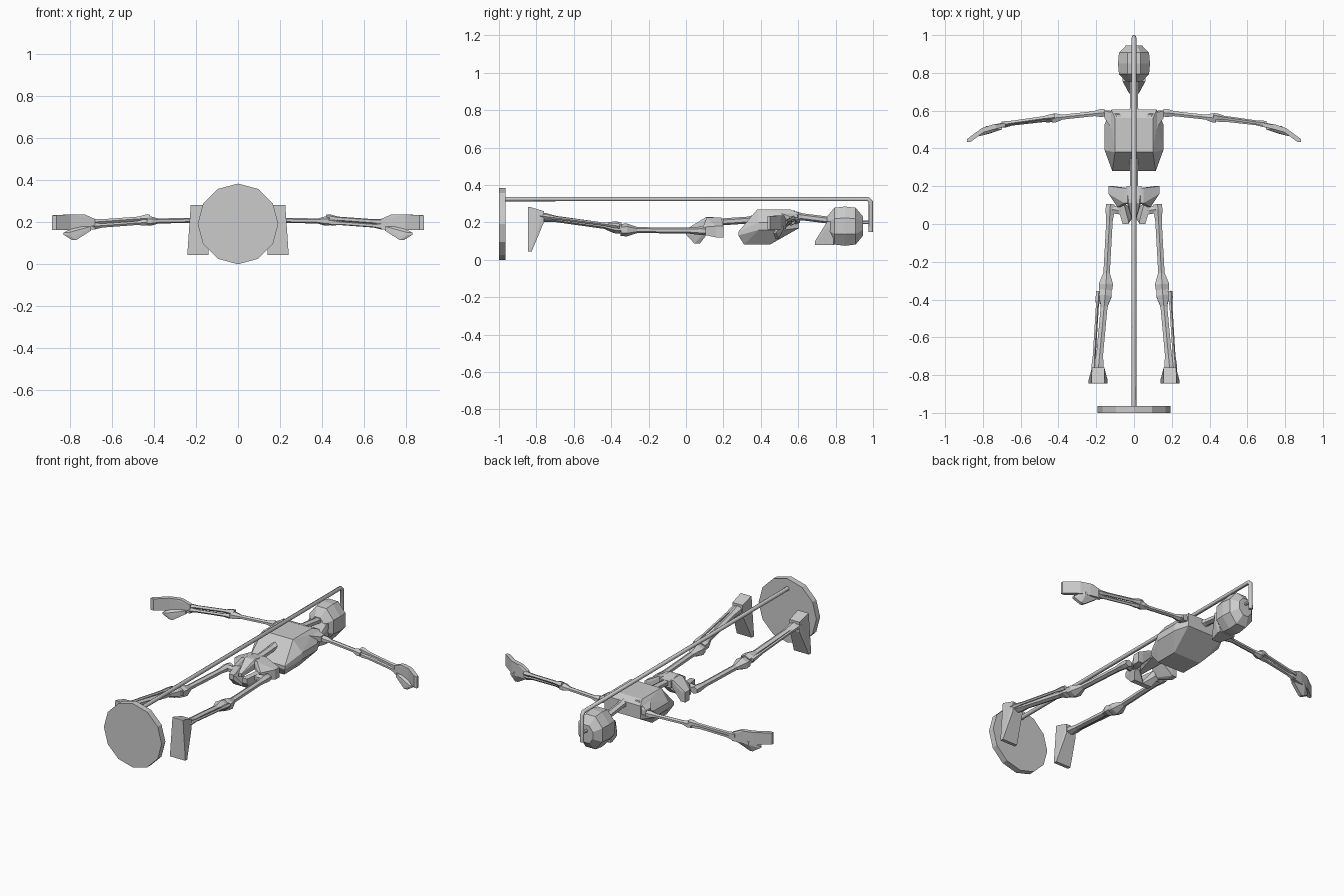
import bpy, bmesh, math
from itertools import product
from mathutils import Vector

cube = bpy.data.objects.get("Cube")
if cube:
    bpy.data.objects.remove(cube)

shade = .6
grey = bpy.data.materials.new("light grey")
grey.use_nodes = True
colour = (shade, shade, shade, 1)
grey.diffuse_color = colour
grey.node_tree.nodes["Principled BSDF"].inputs["Base Color"].default_value = colour


def finish(name, bm):
    bmesh.ops.recalc_face_normals(bm, faces=bm.faces)
    mesh = bpy.data.meshes.new(name)
    bm.to_mesh(mesh)
    bm.free()
    mesh.materials.append(grey)
    bpy.context.collection.objects.link(bpy.data.objects.new(name, mesh))


def loft(name, rings, sides):
    """Skin (centre, half width, half height) rings along one direction."""
    bm = bmesh.new()
    along = (rings[-1][0] - rings[0][0]).normalized()
    across = along.cross(Vector((0, 0, 1))).normalized()
    up = across.cross(along)
    half = math.pi / sides
    loops = []
    for centre, width, height in rings:
        loop = []
        for i in range(sides):
            angle = half * (i + i + 1)
            offset = across * math.cos(angle) * width + up * math.sin(angle) * height
            loop.append(bm.verts.new(centre + offset / math.cos(half)))
        loops.append(loop)
    for low, high in zip(loops, loops[1:]):
        for i in range(sides):
            j = (i + 1) % sides
            bm.faces.new((low[i], low[j], high[j], high[i]))
    bm.faces.new(loops[0])
    bm.faces.new(loops[-1])
    finish(name, bm)


def bone(name, start, end, shaft, start_knob, end_knob, flatness=.8, sides=6):
    """Thin shaft that swells into a knob at each end."""
    rings = []
    for knob, spots in ((start_knob, ((0, .8), (.07, 1), (.2, 0))),
                        (end_knob, ((.8, 0), (.93, 1), (1, .8)))):
        for place, swell in spots:
            radius = shaft + (knob - shaft) * swell
            rings.append((start.lerp(end, place), radius, radius * flatness))
    loft(name, rings, sides)


def solid(name, side, *boxes):
    """Faceted hull wrapped around boxes given as centre and half size."""
    bm = bmesh.new()
    for centre, size in boxes:
        for signs in product((1, -1), repeat=3):
            x, y, z = (c + s * h for c, s, h in zip(centre, signs, size))
            bm.verts.new((x * side, y, z))
    out = bmesh.ops.convex_hull(bm, input=bm.verts)
    inner = [v for v in out["geom_interior"] if isinstance(v, bmesh.types.BMVert)]
    bmesh.ops.delete(bm, geom=inner, context="VERTS")
    finish(name, bm)


# Stand: upright disc, bent rod and peg into the skull
base_radius, base_half = .192, .018
bpy.ops.mesh.primitive_cylinder_add(
    vertices=12, radius=base_radius, depth=base_half * 2,
    location=(0, base_half - 1, base_radius), rotation=(math.pi / 2, 0, 0))
disc = bpy.context.object
disc.name = "stand_base"
disc.data.materials.append(grey)

rod_radius, rod_top, rod_end, bend = .012, .325, .988, .015
curve = bpy.data.curves.new("stand_rod", "CURVE")
curve.dimensions = "3D"
curve.bevel_depth = rod_radius
curve.bevel_resolution = 2
curve.use_fill_caps = True
path = [(base_half - 1, rod_top), (rod_end - bend, rod_top),
        (rod_end, rod_top - bend), (rod_end, .15)]
spline = curve.splines.new("POLY")
spline.points.add(len(path) - 1)
for point, (y, z) in zip(spline.points, path):
    point.co = (0, y, z, 1)
curve.materials.append(grey)
bpy.context.collection.objects.link(bpy.data.objects.new("stand_rod", curve))

skull_centre = Vector((0, .85, .18))
peg = .008
loft("skull_peg", [(Vector((0, y, .2)), peg, peg) for y in (.9, rod_end)], 6)

# Head and neck: the skull is a rounded barrel, narrower at both ends
skull_rings = []
for t in (-1, -.6, 0, .6, 1):
    swell = 1 - t ** 4 / 2
    skull_rings.append((skull_centre + Vector((0, t * .095, 0)), swell * .085, swell * .105))
loft("skull", skull_rings, 8)
solid("jaw", 1,
      ((0, .7, .09), (.025, .01, .01)),
      ((0, .78, .09), (.05, .01, .01)),
      ((0, .77, .19), (.06, .015, .015)))
bone("neck", Vector((0, .58, .235)), Vector((0, .78, .21)), .02, .026, .02)

# Trunk
solid("rib_cage", 1,
      ((0, .47, .26), (.1, .09, .008)),
      ((0, .46, .18), (.155, .07, .02)),
      ((0, .38, .09), (.09, .07, .008)),
      ((0, .31, .14), (.115, .03, .01)),
      ((0, .57, .21), (.12, .035, .04)))
bone("lumbar_spine", Vector((0, .15, .2)), Vector((0, .37, .215)), .02, .025, .025)
solid("sacrum", 1,
      ((0, .16, .2), (.04, .04, .02)),
      ((0, .12, .21), (.03, .01, .02)),
      ((0, .03, .165), (.01, .01, .01)))

for side, label in ((1, "left_"), (-1, "right_")):
    def spot(x, y, z):
        return Vector((x * side, y, z))

    # Hip bones: flared wing above, seat and pubis below
    solid(label + "hip_wing", side,
          ((.12, .18, .15), (.015, .02, .03)),
          ((.04, .15, .21), (.01, .04, .015)),
          ((.08, .1, .155), (.008, .01, .02)))
    solid(label + "hip_seat", side,
          ((.07, .1, .155), (.016, .01, .02)),
          ((.045, .01, .15), (.015, .01, .015)),
          ((.03, .06, .095), (.03, .015, .008)))

    # Legs
    hip, knee = spot(.125, .105, .155), spot(.15, -.35, .16)
    shin_top, ankle = spot(.15, -.35, .17), spot(.19, -.78, .23)
    bone(label + "hip_joint", spot(.07, .07, .155), spot(.13, .08, .155), .02, .02, .022)
    bone(label + "thigh_bone", hip, knee, .017, .024, .038)
    bone(label + "shin_bone", shin_top, ankle, .018, .035, .026)
    bone(label + "calf_bone", spot(.19, -.355, .18), spot(.216, -.78, .235),
         .007, .011, .011, 1, 5)
    solid(label + "foot", side,
          ((.19, -.8, .23), (.033, .04, .03)),
          ((.19, -.84, .275), (.035, .004, .008)),
          ((.19, -.835, .055), (.05, .01, .01)))

    # Arms
    shoulder, elbow = spot(.155, .59, .21), spot(.435, .56, .205)
    solid(label + "shoulder_blade", side,
          ((.14, .58, .215), (.015, .02, .015)),
          ((.08, .52, .255), (.01, .06, .01)))
    bone(label + "upper_arm", shoulder, elbow, .013, .022, .024)
    bone(label + "ulna", spot(.42, .57, .22), spot(.7, .53, .2), .009, .015, .012, 1, 5)
    bone(label + "radius", spot(.43, .555, .2), spot(.7, .525, .18), .008, .012, .013, 1, 5)

    # Hands: the palm and fingers share the knuckle box
    knuckles = ((.8, .497, .2), (.005, .011, .037))
    solid(label + "palm", side,
          ((.69, .525, .19), (.01, .01, .025)),
          ((.74, .515, .2), (.01, .011, .037)), knuckles)
    solid(label + "fingers", side, knuckles, ((.875, .442, .198), (.01, .007, .035)))
    solid(label + "thumb", side,
          ((.74, .51, .17), (.04, .01, .01)),
          ((.78, .487, .125), (.01, .01, .01)),
          ((.82, .475, .145), (.01, .008, .005)))
